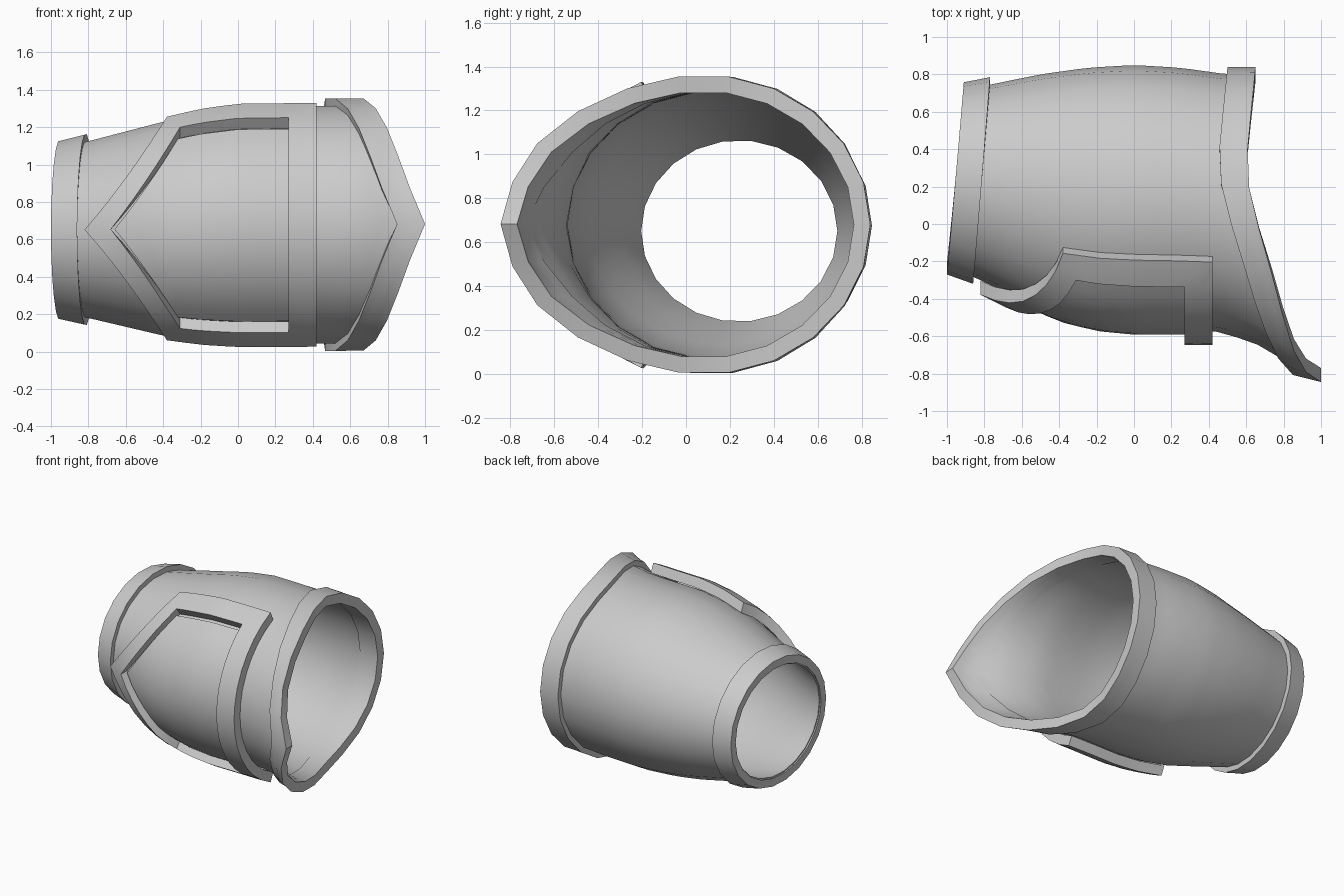
import bpy
import bmesh
from math import sin, cos, pi, radians

if "Cube" in bpy.data.objects:
    bpy.data.objects.remove(bpy.data.objects["Cube"])

grey = bpy.data.materials.new("light_grey")
grey.use_nodes = True
tone = (0.6, 0.6, 0.6, 1)
grey.diffuse_color = tone
grey.node_tree.nodes["Principled BSDF"].inputs["Base Color"].default_value = tone

SIDES = 22
# Tube outline along x: front, back, bottom and top extents
FRONT = [(-1, -.23), (-.86, -.28), (-.6, -.41), (-.4, -.5), (-.2, -.55), (0, -.57),
         (.42, -.57), (.6, -.62), (.72, -.67), (.84, -.765), (1, -.805)]
BACK = [(-1, .7), (-.77, .745), (-.5, .8), (-.25, .835), (0, .85), (.25, .835), (.5, .8), (1, .8)]
BOTTOM = [(-1, .22), (-.8, .175), (-.4, .08), (-.2, .05), (0, .035), (1, .04)]
TOP = [(-1, 1.08), (-.8, 1.13), (-.4, 1.235), (-.2, 1.285), (0, 1.315), (1, 1.325)]
# Flared mouth: x against the cosine of the angle from the front
MOUTH = [(-1, .65), (-.6, .62), (-.3, .6), (-.1, .62), (.1, .66), (.45, .745),
         (.71, .81), (.87, .865), (.96, .92), (1, 1)]


def lerp(a, b, t):
    return a + (b - a) * t


def table(points, x):
    for (x0, y0), (x1, y1) in zip(points, points[1:]):
        if x <= x1:
            return lerp(y0, y1, max(0, (x - x0) / (x1 - x0)))
    return points[-1][1]


def surface(x, phi, d):
    """Point on the tube at x and angle phi from the front, raised by d."""
    f, b, lo, hi = (table(p, x) for p in (FRONT, BACK, BOTTOM, TOP))
    return (x, (f + b) / 2 - ((b - f) / 2 + d) * cos(phi),
            (lo + hi) / 2 + ((hi - lo) / 2 + d) * sin(phi))


def shell(name, rows, low, high, wrap=True):
    """Thick sheet over the tube from rows of (x, phi)."""
    bm = bmesh.new()
    n, m = len(rows), len(rows[0])
    v = [[[bm.verts.new(surface(x, p, d)) for x, p in row] for row in rows] for d in (low, high)]
    for i in range(n if wrap else n - 1):
        k = (i + 1) % n
        for j in range(m - 1):
            for side in v:
                bm.faces.new((side[i][j], side[k][j], side[k][j + 1], side[i][j + 1]))
        for j in (0, m - 1):
            bm.faces.new((v[0][i][j], v[0][k][j], v[1][k][j], v[1][i][j]))
    if not wrap:
        for i in (0, n - 1):
            for j in range(m - 1):
                bm.faces.new((v[0][i][j], v[0][i][j + 1], v[1][i][j + 1], v[1][i][j]))
    bmesh.ops.recalc_face_normals(bm, faces=bm.faces)
    mesh = bpy.data.meshes.new(name)
    bm.to_mesh(mesh)
    bm.free()
    ob = bpy.data.objects.new(name, mesh)
    bpy.context.collection.objects.link(ob)
    mesh.materials.append(grey)
    bpy.ops.object.select_all(action="DESELECT")
    bpy.context.view_layer.objects.active = ob
    ob.select_set(True)
    bpy.ops.object.shade_smooth_by_angle(angle=radians(35))


def wrist(phi):
    return -.955 - .045 * cos(phi)


def mouth(phi):
    return table(MOUTH, cos(phi))


def band(start, end, steps):
    angles = [2 * pi * i / SIDES for i in range(SIDES)]
    return [[(lerp(start(p), end(p), j / steps), p) for j in range(steps + 1)] for p in angles]


# Main sleeve, wrist cuff and flared rim
shell("sleeve", band(lambda p: wrist(p) + .012, lambda p: mouth(p) - .01, 18), -.03, 0)
shell("wrist_cuff", band(wrist, lambda p: wrist(p) + .14, 2), -.02, .04)
shell("flared_rim", band(lambda p: mouth(p) - .15, mouth, 3), -.035, .04)

# Raised pointed frame: matching outer and inner loops
OUT, INN = radians(65), radians(53)


def chevron(tip, rise, limit, t):
    phi = limit * t
    return tip + rise * abs(sin(phi)) / sin(limit), phi


pairs = []
N = 14
for i in range(N):
    t = lerp(-1, 1, i / N)
    pairs.append((chevron(-.82, .44, OUT, t), chevron(-.68, .37, INN, t)))
for i in range(8):
    pairs.append(((lerp(-.38, .42, i / 8), OUT), (lerp(-.31, .27, i / 8), INN)))
for i in range(N):
    t = lerp(1, -1, i / N)
    pairs.append(((.42, OUT * t), (.27, INN * t)))
for i in range(8):
    pairs.append(((lerp(.42, -.38, i / 8), -OUT), (lerp(.27, -.31, i / 8), -INN)))
shell("raised_frame", [[(lerp(a[0], b[0], t), lerp(a[1], b[1], t)) for t in (0, .5, 1)]
                       for a, b in pairs], .005, .078)

# Slightly raised panel inside the frame
panel = []
for i in range(N + 1):
    x, phi = chevron(-.66, .34, INN * .96, lerp(-1, 1, i / N))
    panel.append([(lerp(x, .29, j / 10), phi) for j in range(11)])
shell("inset_panel", panel, -.01, .022, wrap=False)
